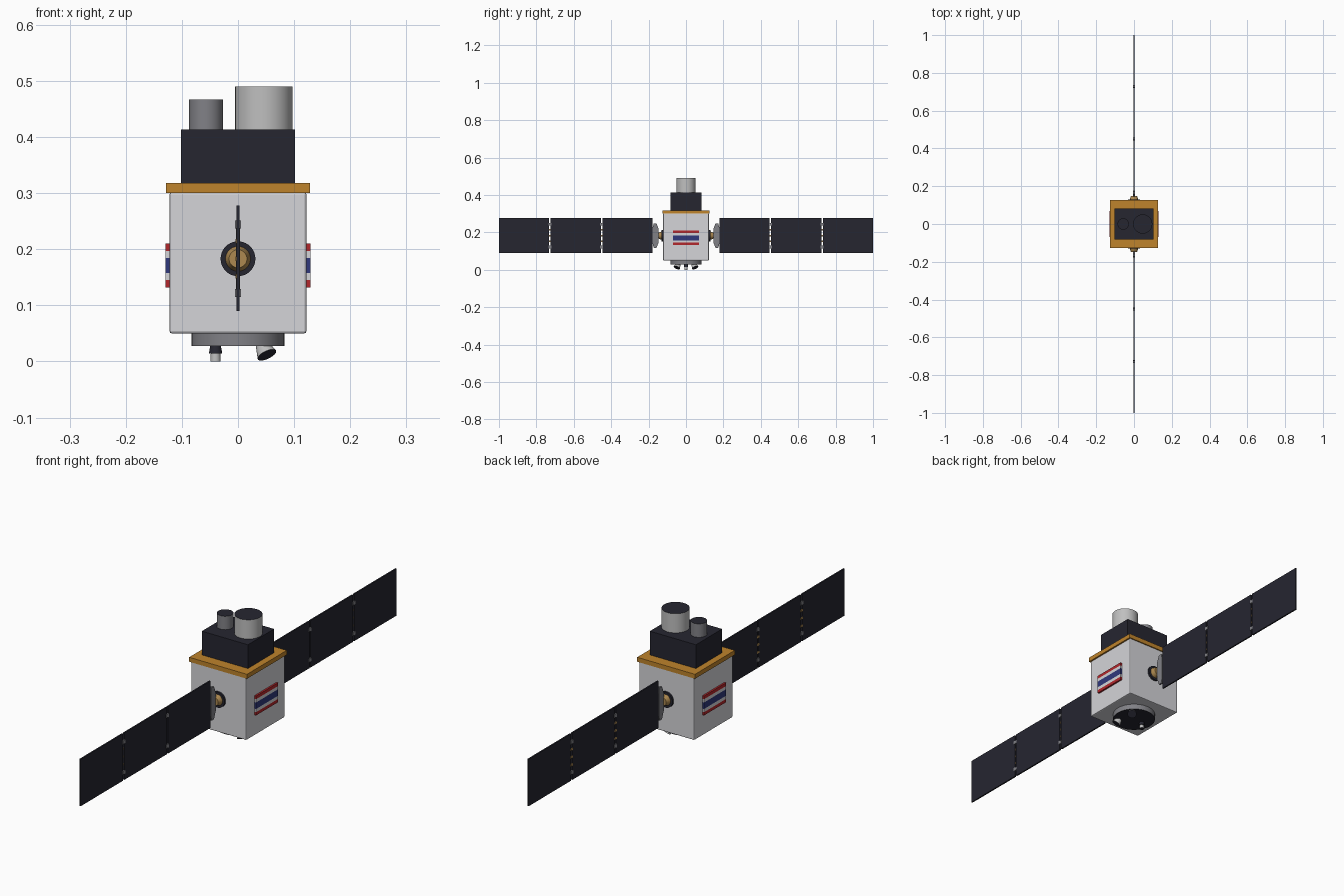
import bpy
from math import cos, sin, radians
from mathutils import Vector, Matrix

cube = bpy.data.objects.get("Cube")
if cube:
    bpy.data.objects.remove(cube, do_unlink=True)


def material(name, r, g, b):
    m = bpy.data.materials.new(name)
    m.use_nodes = True
    m.diffuse_color = (r, g, b, 1)
    bsdf = next(n for n in m.node_tree.nodes if n.type == 'BSDF_PRINCIPLED')
    bsdf.inputs["Base Color"].default_value = (r, g, b, 1)
    return m


WHITE = material("white", 0.66, 0.66, 0.69)
GREY = material("grey", 0.22, 0.22, 0.24)
SILVER = material("silver", 0.52, 0.52, 0.52)
DARK = material("dark navy", 0.019, 0.019, 0.03)
GOLD = material("gold", 0.52, 0.23, 0.025)
TAN = material("tan", 0.42, 0.25, 0.08)
RED = material("red", 0.45, 0.02, 0.025)
BLUE = material("blue", 0.03, 0.04, 0.2)


def box(name, lo, hi, mat, bevel=0):
    """Box spanning two opposite corners."""
    lo, hi = Vector(lo), Vector(hi)
    bpy.ops.mesh.primitive_cube_add(size=1, location=(lo + hi) / 2)
    ob = bpy.context.object
    ob.name = name
    ob.scale = hi - lo
    bpy.ops.object.transform_apply(location=False, rotation=False, scale=True)
    ob.data.materials.append(mat)
    if bevel:
        mod = ob.modifiers.new("bevel", 'BEVEL')
        mod.width = bevel
        mod.segments = 2
    return ob


def tube(name, start, end, r1, r2, mat, cap=None, sides=40):
    """Round part from start to end; cap colours the end face."""
    start, end = Vector(start), Vector(end)
    axis = end - start
    bpy.ops.mesh.primitive_cone_add(vertices=sides, radius1=r1, radius2=r2, depth=axis.length,
                                    location=(start + end) / 2,
                                    rotation=axis.to_track_quat('Z', 'Y').to_euler())
    ob = bpy.context.object
    ob.name = name
    ob.data.materials.append(mat)
    if cap:
        ob.data.materials.append(cap)
        for p in ob.data.polygons:
            if p.normal.z > 0.9:
                p.material_index = 1
    bpy.ops.object.shade_smooth_by_angle(angle=radians(35))
    return ob


# Main bus
box("body", (-0.122, -0.122, 0.05), (0.122, 0.122, 0.302), WHITE, 0.004)
box("top_deck", (-0.128, -0.126, 0.3), (0.128, 0.126, 0.318), GOLD)
box("instrument_housing", (-0.102, -0.083, 0.318), (0.102, 0.083, 0.413), DARK)
tube("large_telescope", (0.046, 0, 0.41), (0.046, 0, 0.49), 0.051, 0.051, SILVER, DARK)
tube("small_telescope", (-0.057, 0, 0.41), (-0.057, 0, 0.467), 0.03, 0.03, GREY, DARK)

# Flag panels on both sides, stripes from bottom to top
stripes = [(RED, 1), (WHITE, 1), (BLUE, 2), (WHITE, 1), (RED, 1)]
for side, s in (("left", 1), ("right", -1)):
    z = 0.132
    for i, (mat, units) in enumerate(stripes):
        top = z + 0.013 * units
        box(f"{side}_flag_stripe_{i + 1}", (min(s * 0.121, s * 0.129), -0.07, z),
            (max(s * 0.121, s * 0.129), 0.07, top), mat)
        z = top

# Underside ring with nozzles
tube("base_ring", (0, 0, 0.052), (0, 0, 0.028), 0.083, 0.083, GREY, DARK)
for y in (-0.045, 0.045):
    out = Vector((0.4, y * 9, -0.85)).normalized()
    start = Vector((0.043, y * 0.9, 0.03))
    tube("tilted_nozzle", start, start + out * 0.022, 0.012, 0.018, SILVER, DARK, 24)
tube("nozzle_collar", (-0.04, 0, 0.03), (-0.04, 0, 0.014), 0.009, 0.012, DARK, sides=24)
tube("straight_nozzle", (-0.04, 0, 0.03), (-0.04, 0, 0), 0.008, 0.009, SILVER, DARK, 24)

# Solar wings, front and back
Z = 0.183
panels = [(0.178, 0.447), (0.455, 0.724), (0.732, 1.0)]
for side, s in (("front", -1), ("back", 1)):
    def span(name, x0, x1, y0, y1, z0, z1, mat):
        a, b = sorted((s * y0, s * y1))
        return box(f"{side}_{name}", (x0, a, z0), (x1, b, z1), mat)

    # Rotary joint
    tube(f"{side}_joint_ring", (0, s * 0.12, Z), (0, s * 0.13, Z), 0.031, 0.031, DARK)
    tube(f"{side}_joint_cone", (0, s * 0.125, Z), (0, s * 0.148, Z), 0.024, 0.016, TAN)
    # Yoke: upright plate with slanted ends
    outline = [(0.146, -0.035), (0.146, 0.035), (0.158, 0.066), (0.172, 0.066),
               (0.178, 0.045), (0.178, -0.045), (0.172, -0.066), (0.158, -0.066)]
    n = len(outline)
    verts = [(x, s * y, Z + z) for x in (-0.004, 0.004) for y, z in outline]
    faces = [tuple(range(n))[::s], tuple(range(n, 2 * n))[::-s]]
    faces += [(i, n + i, n + (i + 1) % n, (i + 1) % n)[::-s] for i in range(n)]
    mesh = bpy.data.meshes.new(f"{side}_yoke")
    mesh.from_pydata(verts, [], faces)
    mesh.materials.append(GREY)
    yoke = bpy.data.objects.new(f"{side}_yoke", mesh)
    bpy.context.collection.objects.link(yoke)

    for i, (y0, y1) in enumerate(panels):
        span(f"solar_panel_{i + 1}", -0.003, 0.003, y0, y1, 0.09, 0.278, DARK)
    # Hinges bridging the gaps, with gold contacts on the right-hand face
    for y0, y1 in zip([p[1] for p in panels[:-1]], [p[0] for p in panels[1:]]):
        for z in (0.122, 0.244):
            span("hinge", -0.005, 0.005, y0 - 0.004, y1 + 0.004, z - 0.007, z + 0.007, GREY)
        for k in range(5):
            z = Z + (k - 2) * 0.031
            span("contact", -0.0045, -0.001, y0 - 0.003, y1 + 0.003, z - 0.004, z + 0.004, TAN)
